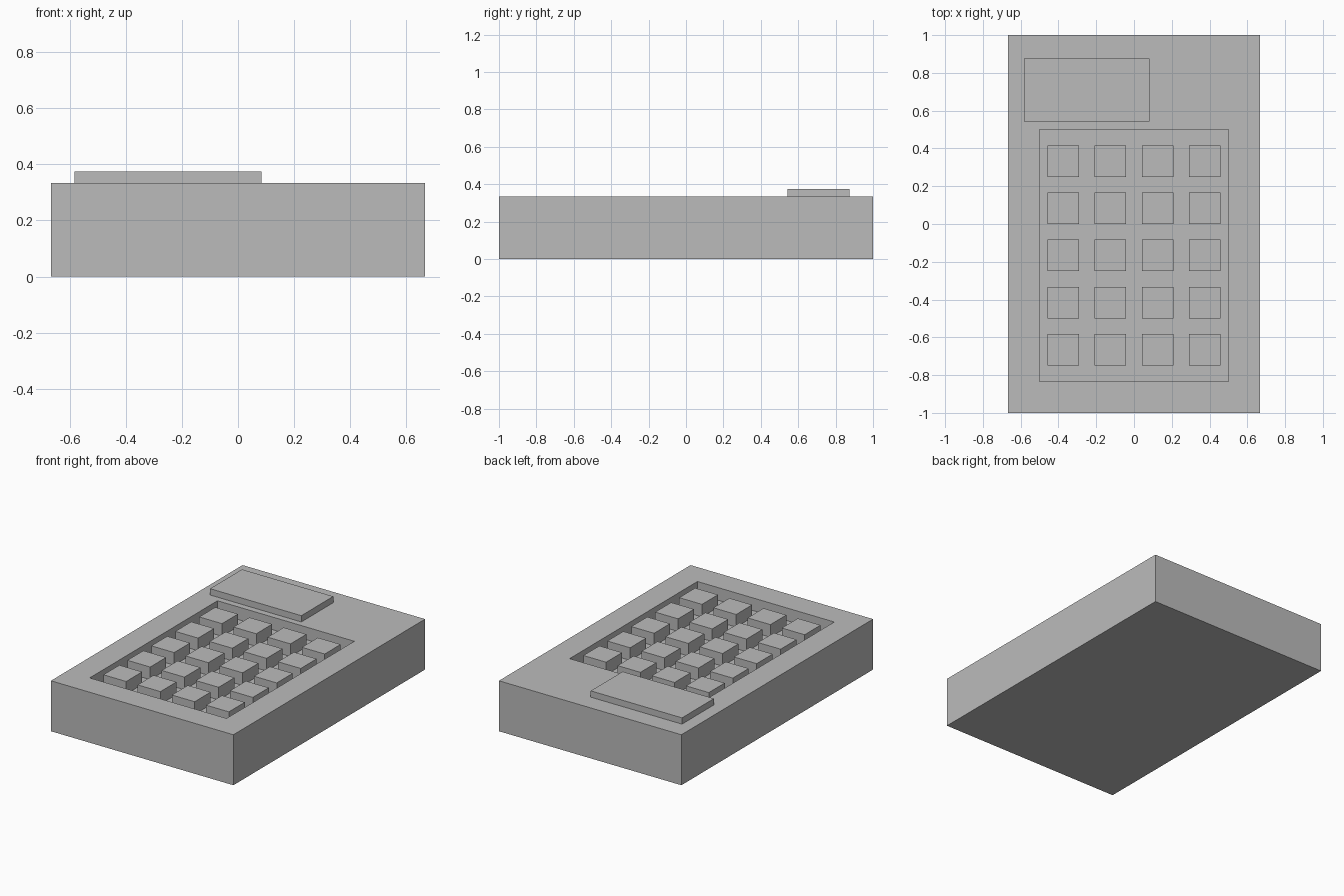
import bpy
import bmesh

U = 1 / 24  # modelling unit
BODY_TOP = 8 * U
FLOOR = 6 * U

if "Cube" in bpy.data.objects:
    bpy.data.objects.remove(bpy.data.objects["Cube"], do_unlink=True)

grey = bpy.data.materials.new("plain grey")
grey.use_nodes = True
colour = (0.5, 0.5, 0.5, 1.0)
grey.diffuse_color = colour
grey.node_tree.nodes["Principled BSDF"].inputs["Base Color"].default_value = colour


def box_mesh(x0, x1, y0, y1, z0, z1):
    bm = bmesh.new()
    bmesh.ops.create_cube(bm, size=1)
    for v in bm.verts:
        v.co = (x1 if v.co.x > 0 else x0,
                y1 if v.co.y > 0 else y0,
                z1 if v.co.z > 0 else z0)
    return bm


def add_object(name, bm):
    bmesh.ops.recalc_face_normals(bm, faces=bm.faces)
    mesh = bpy.data.meshes.new(name)
    bm.to_mesh(mesh)
    bm.free()
    mesh.materials.append(grey)
    obj = bpy.data.objects.new(name, mesh)
    bpy.context.collection.objects.link(obj)
    return obj


# Body with a sunken keypad tray cut into the top face
bm = box_mesh(-16 * U, 16 * U, -24 * U, 24 * U, 0, BODY_TOP)
top = max(bm.faces, key=lambda f: f.calc_center_median().z)
bmesh.ops.inset_individual(bm, faces=[top], thickness=0.1)
for v in top.verts:
    v.co.x = 12 * U if v.co.x > 0 else -12 * U
    v.co.y = 12 * U if v.co.y > 0 else -20 * U
tray = bmesh.ops.extrude_discrete_faces(bm, faces=[top])["faces"][0]
for v in tray.verts:
    v.co.z = FLOOR
add_object("body", bm)

# Raised display panel
add_object("display", box_mesh(-14 * U, 2 * U, 13 * U, 21 * U, BODY_TOP, 9 * U))

# Keys, four columns by five rows, flush with the body top
for row in range(5):
    for col in range(4):
        x, y = (-11 + 6 * col) * U, (-18 + 6 * row) * U
        add_object(f"key_row{row + 1}_column{col + 1}",
                   box_mesh(x, x + 4 * U, y, y + 4 * U, FLOOR, BODY_TOP))
